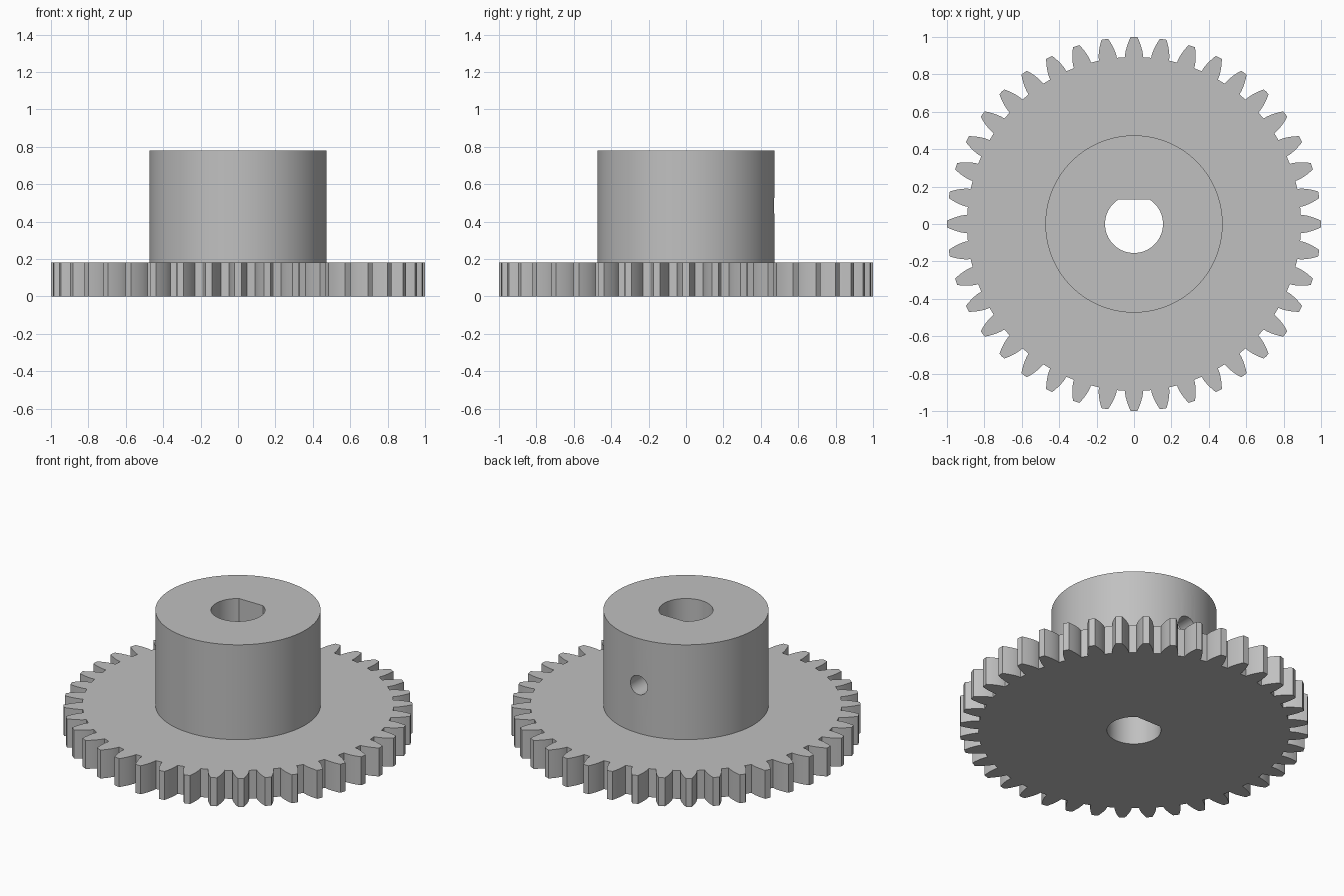
import bpy, bmesh
from math import sin, cos, tan, acos, asin, pi, radians
from mathutils import Matrix

cube = bpy.data.objects.get("Cube")
if cube:
    bpy.data.objects.remove(cube, do_unlink=True)

TEETH = 40
TIP, ROOT, PITCH = 1.0, 0.893, 0.952
PLATE_TOP, HUB_TOP, HUB_R = 0.18, 0.78, 0.474
BORE_R, FLAT_Y = 0.155, 0.13
SCREW_R, SCREW_Z = 0.06, 0.485

grey = bpy.data.materials.new("plain grey")
grey.use_nodes = True
colour = (0.53, 0.53, 0.53, 1)
grey.diffuse_color = colour
grey.node_tree.nodes["Principled BSDF"].inputs["Base Color"].default_value = colour


def prism(name, outline, z0, z1, matrix=Matrix()):
    """Extrude a closed outline from z0 to z1."""
    bm = bmesh.new()
    base = bm.faces.new([bm.verts.new((x, y, z0)) for x, y in outline])
    top = bmesh.ops.extrude_face_region(bm, geom=[base])["geom"]
    verts = [v for v in top if isinstance(v, bmesh.types.BMVert)]
    bmesh.ops.translate(bm, verts=verts, vec=(0, 0, z1 - z0))
    bmesh.ops.recalc_face_normals(bm, faces=bm.faces)
    bm.transform(matrix)
    mesh = bpy.data.meshes.new(name)
    bm.to_mesh(mesh)
    bm.free()
    mesh.materials.append(grey)
    obj = bpy.data.objects.new(name, mesh)
    bpy.context.collection.objects.link(obj)
    return obj


def arc(radius, start, end, steps):
    angles = [start + (end - start) * i / steps for i in range(steps + 1)]
    return [(radius * cos(a), radius * sin(a)) for a in angles]


def circle(radius, steps):
    return arc(radius, 0, 2 * pi, steps)[:-1]


def half_tooth(r):
    """Half the angular width of an involute tooth at radius r."""
    def inv(a):
        return tan(a) - a
    pressure = radians(20)
    base = PITCH * cos(pressure)
    return pi / (2 * TEETH) + inv(pressure) - inv(acos(min(1, base / r)))


def gear_outline():
    radii = [ROOT + (TIP - ROOT) * i / 6 for i in range(7)]
    flank = [(r, half_tooth(r)) for r in radii]
    tooth = [(r, -a) for r, a in flank] + [(TIP, 0)] + [(r, a) for r, a in reversed(flank)]
    return [(r * cos(a + 2 * pi * k / TEETH), r * sin(a + 2 * pi * k / TEETH))
            for k in range(TEETH) for r, a in tooth]


def combine(target, tool, operation):
    mod = target.modifiers.new(operation.lower(), 'BOOLEAN')
    mod.operation, mod.object, mod.solver = operation, tool, 'EXACT'
    bpy.context.view_layer.objects.active = target
    bpy.ops.object.modifier_apply(modifier=mod.name)
    bpy.data.objects.remove(tool, do_unlink=True)


# Toothed plate joined with the raised hub
gear = prism("gear_with_hub", gear_outline(), 0, PLATE_TOP)
combine(gear, prism("hub", circle(HUB_R, 96), PLATE_TOP / 2, HUB_TOP), 'UNION')

# D-shaped shaft bore
flat = asin(FLAT_Y / BORE_R)
bore = arc(BORE_R, pi - flat, 2 * pi + flat, 56)
combine(gear, prism("bore_cutter", bore, -0.1, HUB_TOP + 0.1), 'DIFFERENCE')

# Set screw hole through the rear wall of the hub, into the bore
to_back = Matrix.Translation((0, 0, SCREW_Z)) @ Matrix.Rotation(radians(-90), 4, 'X')
combine(gear, prism("screw_cutter", circle(SCREW_R, 32), 0.05, 0.6, to_back), 'DIFFERENCE')

bpy.ops.object.select_all(action='DESELECT')
gear.select_set(True)
bpy.context.view_layer.objects.active = gear
bpy.ops.object.shade_smooth_by_angle(angle=radians(25))
